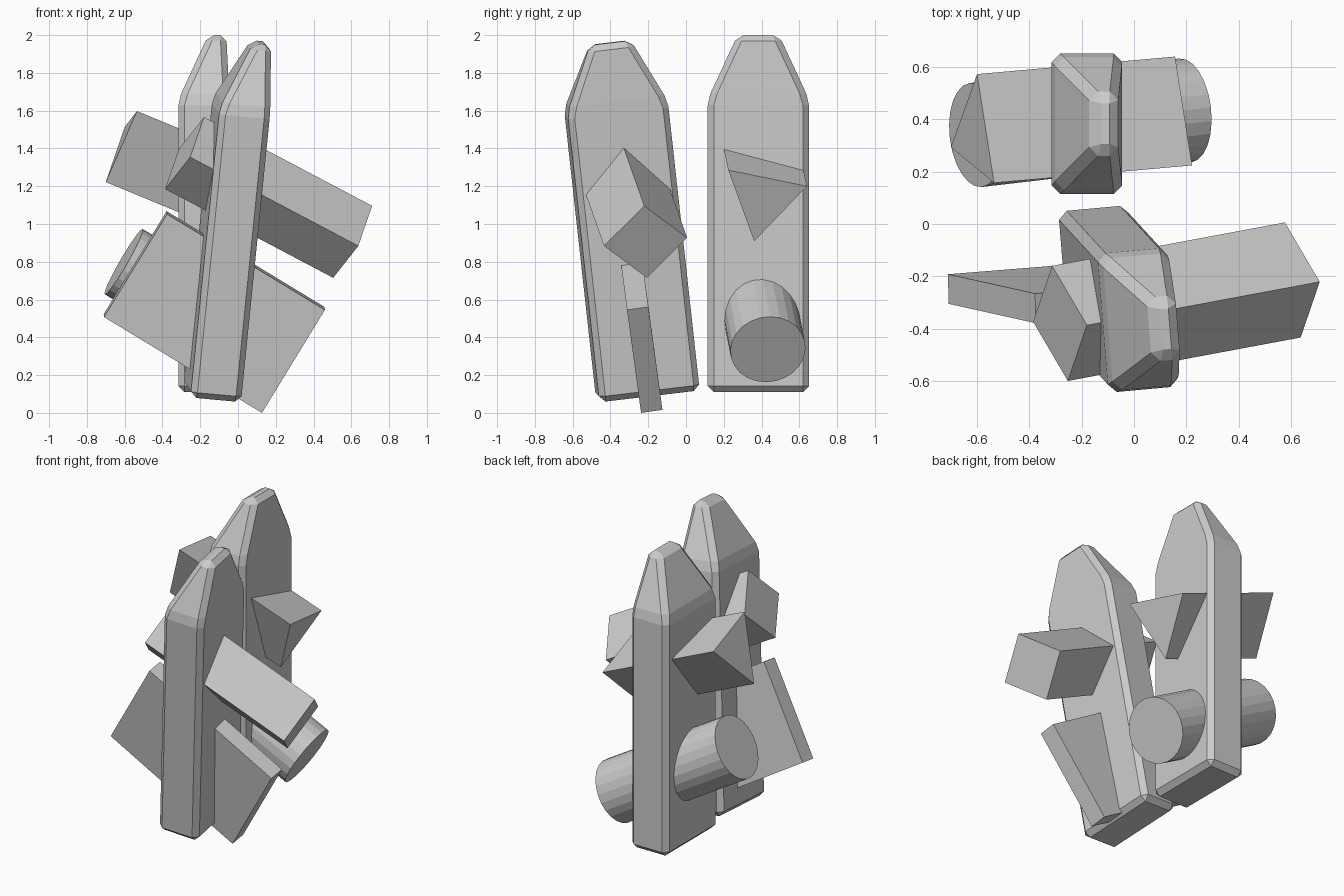
import bpy, bmesh
from mathutils import Vector, Matrix

if "Cube" in bpy.data.objects:
    bpy.data.objects.remove(bpy.data.objects["Cube"])


def add_object(name, bm):
    bmesh.ops.recalc_face_normals(bm, faces=bm.faces)
    mesh = bpy.data.meshes.new(name)
    bm.to_mesh(mesh)
    bm.free()
    ob = bpy.data.objects.new(name, mesh)
    bpy.context.collection.objects.link(ob)
    return ob


def prism(name, base, sweep):
    """Straight prism: a base polygon swept along a vector."""
    bm = bmesh.new()
    face = bm.faces.new([bm.verts.new(p) for p in base])
    new = bmesh.ops.extrude_face_region(bm, geom=[face], use_keep_orig=True)
    verts = [g for g in new["geom"] if isinstance(g, bmesh.types.BMVert)]
    bmesh.ops.translate(bm, verts=verts, vec=sweep)
    return add_object(name, bm)


def slab(name, matrix):
    """Bevelled upright slab with an off-centre tapered tip, origin at base."""
    # each ring: x min, x max, y half width, height
    rings = [(-0.135, 0.135, 0.268, 0.0),
             (-0.135, 0.135, 0.268, 1.55),
             (0.022, 0.118, 0.11, 1.89)]
    bm = bmesh.new()
    loops = [[bm.verts.new((x, y, z)) for x, y in
              ((x0, -h), (x1, -h), (x1, h), (x0, h))] for x0, x1, h, z in rings]
    bm.faces.new(loops[0])
    bm.faces.new(loops[-1])
    for low, high in zip(loops, loops[1:]):
        for i in range(4):
            j = (i + 1) % 4
            bm.faces.new((low[i], low[j], high[j], high[i]))
    ob = add_object(name, bm)
    ob.matrix_world = matrix
    bev = ob.modifiers.new("edge_bevel", 'BEVEL')
    bev.width = 0.032
    bev.segments = 1
    bev.limit_method = 'NONE'


# back slab stands straight, front slab leans and twists
slab("back_slab", Matrix.Translation((-0.18, 0.383, 0.11)))

up = Vector((0.100, -0.109, 0.989)).normalized()
side = Vector((0.99, 0.08, 0.0))
side = (side - up * side.dot(up)).normalized()
rot = Matrix((side, up.cross(side), up)).transposed().to_4x4()
slab("front_slab", Matrix.Translation((-0.137, -0.202, 0.097)) @ rot)

# square beam through the front slab
prism("square_beam",
      [(-0.18, -0.387, 1.566), (-0.253, -0.60, 1.354),
       (-0.386, -0.373, 1.185), (-0.313, -0.16, 1.397)],
      (0.89, 0.166, -0.47))

# flat board through the front slab
prism("flat_board",
      [(-0.709, -0.305, 0.507), (0.127, -0.238, 0.0),
       (0.460, -0.312, 0.545), (-0.376, -0.379, 1.052)],
      (-0.002, 0.113, 0.016))

# triangular bar through the back slab
prism("triangular_bar",
      [(-0.535, 0.157, 1.598), (-0.60, 0.573, 1.513), (-0.70, 0.294, 1.222)],
      (0.757, 0.067, -0.313))

# round bar through the back slab
a, b = Vector((-0.605, 0.34, 0.80)), Vector((0.195, 0.434, 0.336))
axis = b - a
bm = bmesh.new()
bmesh.ops.create_cone(bm, cap_ends=True, segments=24, radius1=0.2,
                      radius2=0.2, depth=axis.length)
bm.transform(Matrix.Translation((a + b) / 2)
             @ axis.to_track_quat('Z', 'Y').to_matrix().to_4x4())
add_object("round_bar", bm)
